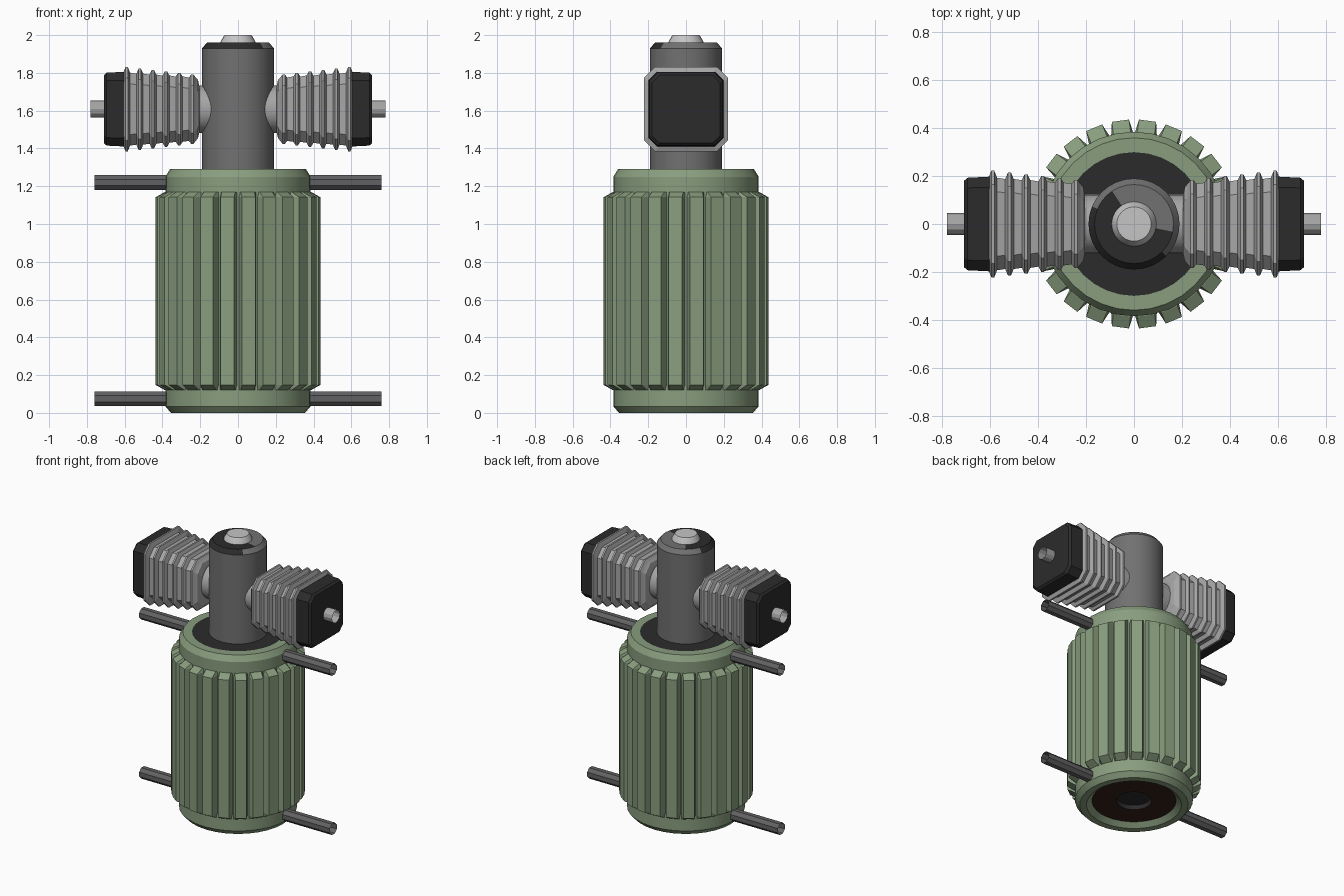
import bpy, bmesh, math
from mathutils import Vector

if "Cube" in bpy.data.objects:
    bpy.data.objects.remove(bpy.data.objects["Cube"])


def material(name, r, g, b):
    m = bpy.data.materials.new(name)
    m.diffuse_color = (r, g, b, 1)
    m.use_nodes = True
    m.node_tree.nodes["Principled BSDF"].inputs["Base Color"].default_value = m.diffuse_color
    return m


GREEN = material("sage green", 0.25, 0.34, 0.21)
BLACK = material("charcoal black", 0.024, 0.024, 0.025)
GREY = material("neck grey", 0.165, 0.165, 0.165)
LIGHT = material("fin light grey", 0.38, 0.38, 0.38)
PALE = material("knob pale grey", 0.56, 0.56, 0.56)
STEEL = material("rod dark grey", 0.12, 0.12, 0.125)
BROWN = material("rust brown", 0.035, 0.014, 0.008)


def loft(name, rings, mats, bands=None, caps=(None, None), smooth=True, rule=None):
    """Skin a list of rings; bands gives a material index for each band."""
    bm = bmesh.new()
    loops = [[bm.verts.new(p) for p in ring] for ring in rings]
    n = len(rings[0])
    for k in range(len(loops) - 1):
        a, b = loops[k], loops[k + 1]
        for i in range(n):
            j = (i + 1) % n
            f = bm.faces.new((a[i], a[j], b[j], b[i]))
            f.material_index = bands[k] if bands else 0
    for loop, cap in zip((loops[0], loops[-1]), caps):
        if cap is not None:
            bm.faces.new(loop).material_index = cap
    bmesh.ops.recalc_face_normals(bm, faces=bm.faces[:])
    if rule:
        for f in bm.faces:
            rule(f)
    me = bpy.data.meshes.new(name)
    bm.to_mesh(me)
    bm.free()
    for m in mats:
        me.materials.append(m)
    ob = bpy.data.objects.new(name, me)
    bpy.context.collection.objects.link(ob)
    if smooth:
        bpy.ops.object.select_all(action='DESELECT')
        ob.select_set(True)
        bpy.context.view_layer.objects.active = ob
        bpy.ops.object.shade_smooth_by_angle(angle=math.radians(28))
    return ob


def circle_z(r, z, n=32):
    return [(r * math.cos(2 * math.pi * i / n), r * math.sin(2 * math.pi * i / n), z)
            for i in range(n)]


def circle_x(r, x, z, n=24, turn=0.0):
    return [(x, r * math.cos(2 * math.pi * (i + turn) / n),
             z + r * math.sin(2 * math.pi * (i + turn) / n)) for i in range(n)]


def chamfered_square(h, c, x, z):
    """Square of half size h with cut corners, facing along x."""
    pts = [(h, -h + c), (h, h - c), (h - c, h), (-h + c, h),
           (-h, h - c), (-h, -h + c), (-h + c, -h), (h - c, -h)]
    return [(x, p, z + q) for p, q in pts]


# Motor body: hub pit, recessed underside, shell and dark top plate
body = [(0.11, 0.06), (0.115, 0.03), (0.275, 0.03), (0.31, 0.0), (0.355, 0.0),
        (0.385, 0.035), (0.385, 1.25), (0.36, 1.29), (0.30, 1.29), (0.15, 1.29)]
loft("motor_body", [circle_z(r, z) for r, z in body], [GREEN, BLACK, BROWN],
     bands=[1, 2, 0, 0, 0, 0, 0, 0, 1], caps=(1, 1))

# Cooling fins: 24 tapered ribs with sloped ends
for k in range(24):
    a = math.radians(7.5 + 15 * k)
    out = Vector((math.cos(a), math.sin(a), 0))
    side = Vector((-math.sin(a), math.cos(a), 0))

    def section(r_out, z):
        return [out * r + side * w + Vector((0, 0, z)) for r, w in
                ((0.375, -0.047), (r_out, -0.036), (r_out, 0.036), (0.375, 0.047))]

    loft("cooling_fin", [section(0.385, 0.12), section(0.435, 0.148),
                         section(0.435, 1.142), section(0.385, 1.17)],
         [GREEN], caps=(0, 0), smooth=False)


# Neck column with a partly blackened top edge
def soot(f):
    c = f.calc_center_median()
    ang = math.degrees(math.atan2(c.y, c.x)) % 360
    if c.z > 1.95:
        f.material_index = 1 if 125 < ang < 345 else 0
    elif c.z > 1.93:
        f.material_index = 1 if 160 < ang < 312 else 0


neck = [(0.19, 1.28), (0.19, 1.93), (0.165, 1.96), (0.08, 1.96)]
loft("neck_column", [circle_z(r, z) for r, z in neck], [GREY, BLACK], rule=soot)

# Top knob
loft("top_knob", [circle_z(0.095, 1.955, 24), circle_z(0.09, 1.97, 24),
                  circle_z(0.072, 2.0, 24)], [PALE], caps=(0, 0))

ZC = 1.608
for s, label in ((1, "right"), (-1, "left")):
    # Boss joining the neck to the cylinder head
    loft(label + "_boss", [circle_x(0.125, s * 0.1, ZC), circle_x(0.125, s * 0.22, ZC)],
         [LIGHT], caps=(0, 0))

    # Ribbed cylinder head, growing outward
    rings = [chamfered_square(0.125, 0.05, s * 0.205, ZC),
             chamfered_square(0.155, 0.055, s * 0.212, ZC)]
    for k in range(6):
        x, peak, valley = 0.242 + 0.0695 * k, 0.184 + 0.0078 * k, 0.168 + 0.005 * k
        for dx, h in ((-0.018, valley), (-0.006, peak), (0.006, peak), (0.018, valley)):
            rings.append(chamfered_square(h, 0.058, s * (x + dx), ZC))
    loft(label + "_ribbed_head", rings, [LIGHT], caps=(0, 0), smooth=False)

    # Black end cover
    loft(label + "_end_cover",
         [chamfered_square(h, c, s * x, ZC) for h, c, x in
          ((0.198, 0.045, 0.595), (0.193, 0.042, 0.695), (0.180, 0.04, 0.71))],
         [BLACK], caps=(0, 0), smooth=False)

    # Open outlet tube
    loft(label + "_outlet_tube", [circle_x(0.045, s * 0.70, ZC, 12),
                                  circle_x(0.045, s * 0.78, ZC, 12)], [LIGHT])

    # Open octagonal mounting rods
    for z, level in ((1.22, "upper"), (0.075, "lower")):
        loft(f"{label}_{level}_rod", [circle_x(0.042, s * 0.36, z, 8, 0.5),
                                      circle_x(0.042, s * 0.76, z, 8, 0.5)],
             [STEEL], smooth=False)
